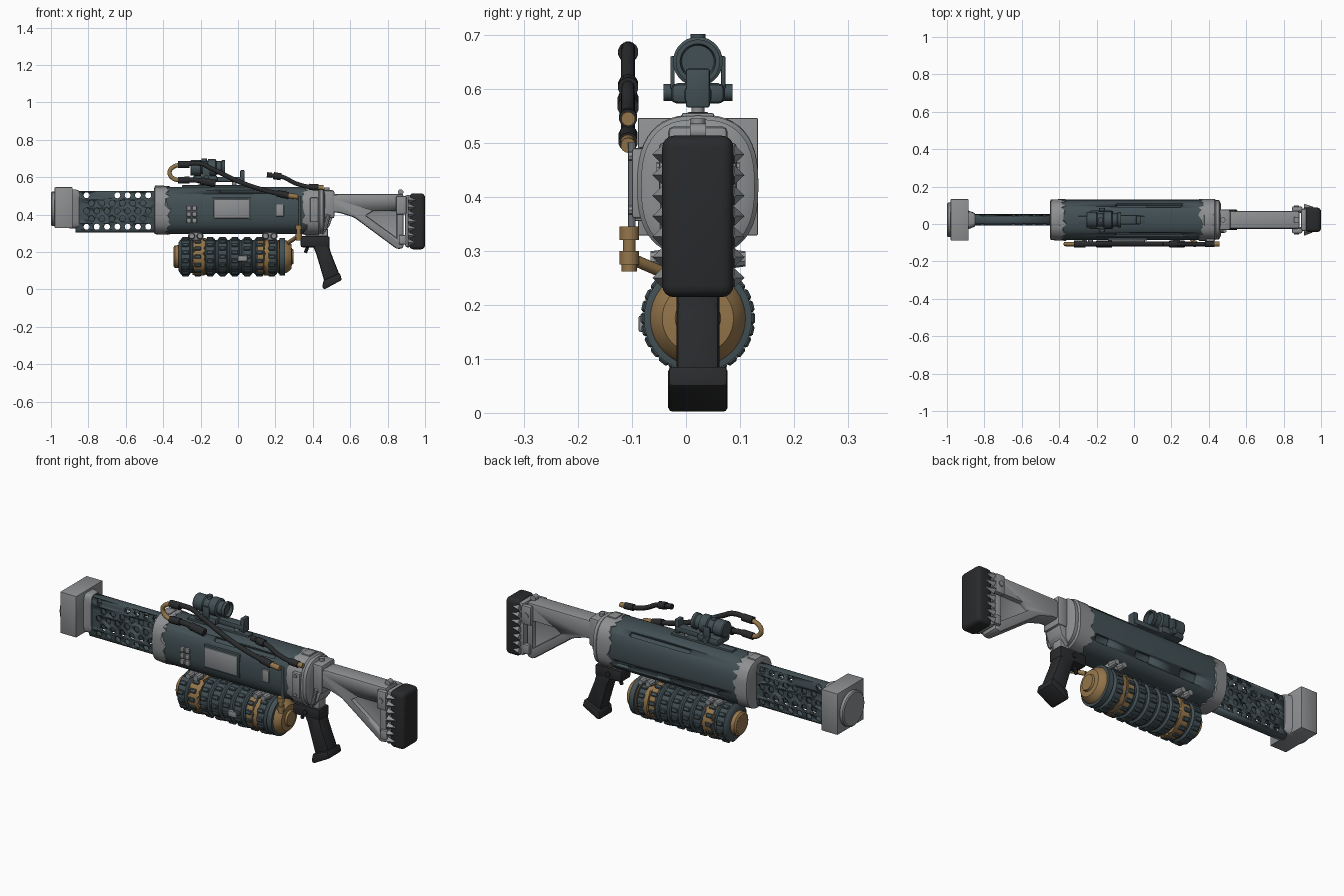
import bpy, bmesh, math, random
from mathutils import Vector, Matrix

if "Cube" in bpy.data.objects:
    bpy.data.objects.remove(bpy.data.objects["Cube"])

random.seed(4)
C = 0.022  # y of the centre plane


def material(name, rgb):
    m = bpy.data.materials.new(name)
    m.diffuse_color = (*rgb, 1)
    m.use_nodes = True
    m.node_tree.nodes["Principled BSDF"].inputs["Base Color"].default_value = m.diffuse_color
    return m


SLATE = material("slate", (0.055, 0.08, 0.09))
GREY = material("grey", (0.27, 0.28, 0.29))
BLACK = material("black", (0.022, 0.023, 0.025))
TAN = material("tan", (0.30, 0.18, 0.07))


def finish(bm, name, mat=None, angle=35):
    bmesh.ops.recalc_face_normals(bm, faces=bm.faces)
    me = bpy.data.meshes.new(name)
    bm.to_mesh(me)
    bm.free()
    ob = bpy.data.objects.new(name, me)
    bpy.context.collection.objects.link(ob)
    if mat:
        me.materials.append(mat)
    bpy.ops.object.select_all(action='DESELECT')
    ob.select_set(True)
    bpy.context.view_layer.objects.active = ob
    bpy.ops.object.shade_smooth_by_angle(angle=math.radians(angle))
    return ob


def add_box(bm, size, mat4, bevel=0.0, seg=2):
    part = bmesh.new()
    bmesh.ops.create_cube(part, size=1, matrix=Matrix.Diagonal((*size, 1)))
    if bevel:
        bmesh.ops.bevel(part, geom=part.edges[:], offset=bevel, segments=seg, affect='EDGES', profile=0.5)
    part.transform(mat4)
    me = bpy.data.meshes.new("tmp")
    part.to_mesh(me)
    part.free()
    bm.from_mesh(me)
    bpy.data.meshes.remove(me)


def box(name, x, y, z, mat, bevel=0.006, seg=2):
    """Box from (min, max) pairs."""
    bm = bmesh.new()
    mid = [(a + b) / 2 for a, b in (x, y, z)]
    add_box(bm, [b - a for a, b in (x, y, z)], Matrix.Translation(mid), bevel, seg)
    return finish(bm, name, mat)


def add_cyl(bm, p, q, r, seg=20, r2=None):
    p, q = Vector(p), Vector(q)
    m = Matrix.Translation((p + q) / 2) @ (q - p).to_track_quat('Z', 'Y').to_matrix().to_4x4()
    bmesh.ops.create_cone(bm, cap_ends=True, segments=seg, radius1=r, radius2=r if r2 is None else r2,
                          depth=(q - p).length, matrix=m)


def cyl(name, p, q, r, mat, seg=20, r2=None):
    bm = bmesh.new()
    add_cyl(bm, p, q, r, seg, r2)
    return finish(bm, name, mat)


def loft(name, sections, mat, cz, n=2.6, seg=48, caps=True):
    """Superellipse sections along x: (x, half y, half z, jagged edge amount)."""
    bm = bmesh.new()
    rings = []
    for x, hy, hz, jag in sections:
        ring = []
        for i in range(seg):
            t = 2 * math.pi * i / seg
            c, s = math.cos(t), math.sin(t)
            ring.append(bm.verts.new((x + jag * random.random(),
                                      C + hy * math.copysign(abs(c) ** (2 / n), c),
                                      cz + hz * math.copysign(abs(s) ** (2 / n), s))))
        rings.append(ring)
    for a, b in zip(rings, rings[1:]):
        for i in range(seg):
            bm.faces.new((a[i], a[(i + 1) % seg], b[(i + 1) % seg], b[i]))
    if caps:
        bm.faces.new(rings[0])
        bm.faces.new(rings[-1])
    return finish(bm, name, mat)


def lathe(name, prof, mat, cz, seg=40):
    return loft(name, [(x, r, r, 0) for x, r in prof], mat, cz, 2, seg)


def plate(name, pts, half, mat, bevel=0.006):
    """xz outline extruded along y about the centre plane."""
    bm = bmesh.new()
    f = bm.faces.new([bm.verts.new((x, C - half, z)) for x, z in pts])
    r = bmesh.ops.extrude_face_region(bm, geom=[f])
    bmesh.ops.translate(bm, vec=(0, 2 * half, 0), verts=[v for v in r['geom'] if isinstance(v, bmesh.types.BMVert)])
    bmesh.ops.recalc_face_normals(bm, faces=bm.faces)
    if bevel:
        bmesh.ops.bevel(bm, geom=bm.edges[:], offset=bevel, segments=2, affect='EDGES', profile=0.5)
    return finish(bm, name, mat)


def hose(name, pts, r, mat, y=-0.107):
    cu = bpy.data.curves.new(name, 'CURVE')
    cu.dimensions, cu.bevel_depth, cu.bevel_resolution, cu.use_fill_caps = '3D', r, 3, True
    sp = cu.splines.new('BEZIER')
    sp.bezier_points.add(len(pts) - 1)
    for bp, (x, z) in zip(sp.bezier_points, pts):
        bp.co = (x, y, z)
        bp.handle_left_type = bp.handle_right_type = 'AUTO'
    cu.materials.append(mat)
    bpy.context.collection.objects.link(bpy.data.objects.new(name, cu))


def cut(ob, cutter):
    cutter.hide_render = True
    cutter.display_type = 'WIRE'
    m = ob.modifiers.new("cut", 'BOOLEAN')
    m.operation, m.solver, m.object = 'DIFFERENCE', 'EXACT', cutter


# muzzle block
lathe("muzzle_disc", [(-1, .085), (-.995, .092), (-.97, .092)], GREY, .43)
box("muzzle_block", (-.98, -.885), (C - .111, C + .111), (.328, .546), GREY, .003)
loft("muzzle_neck", [(-.90, .055, .105, 0), (-.865, .042, .103, 0), (-.85, .036, .098, 0)], GREY, .43, 5)

# perforated barrel shroud with inner barrel
shroud = loft("barrel_shroud", [(-.87, .031, .111, 0), (-.43, .031, .111, 0)], SLATE, .415, 4, 40, False)
sol = shroud.modifiers.new("wall", 'SOLIDIFY')
sol.thickness, sol.offset = 0.008, -1
bm = bmesh.new()
for row, z in enumerate((.335, .377, .419, .461, .503)):
    for i in range(7):
        x = -.81 + .055 * i + (.027 if row % 2 else 0)
        if x < -.47 and not (row == 4 and i in (1, 2)):
            add_cyl(bm, (x, C - .1, z), (x, C + .1, z), .016, 12)
cut(shroud, finish(bm, "shroud_hole_cutter"))
loft("inner_barrel", [(-.9, .014, .064, 0), (-.4, .014, .064, 0)], SLATE, .419, 3)

# receiver body with recessed slots
body = loft("receiver_body", [(-.42, .104, .123, 0), (-.38, .108, .126, 0), (.36, .108, .126, 0), (.42, .1, .12, 0)],
            SLATE, .422)
bm = bmesh.new()
for deg, x, length, w in ((48, .08, .36, .025), (132, .08, .36, .025), (-25, -.22, .10, .045),
                          (-25, .05, .09, .035), (-25, .29, .08, .035)):
    t = math.radians(deg)
    k = 2 / 2.6
    pos = (x, C + .108 * math.copysign(abs(math.cos(t)) ** k, math.cos(t)),
           .422 + .126 * math.copysign(abs(math.sin(t)) ** k, math.sin(t)))
    add_box(bm, (length, .032, w), Matrix.Translation(pos) @ Matrix.Rotation(t, 4, 'X'), .011)
cut(body, finish(bm, "slot_cutter"))
loft("front_collar", [(-.45, .095, .115, 0), (-.445, .108, .127, 0), (-.39, .112, .13, .03), (-.385, .104, .12, .02)],
     GREY, .422)
loft("rear_collar", [(.37, .1, .12, -.02), (.375, .112, .13, -.035), (.43, .112, .13, 0), (.438, .105, .123, 0),
                     (.455, .105, .123, 0), (.465, .085, .105, 0)], GREY, .42)

# side panels and fittings
box("side_panel", (-.13, .06), (-.094, -.07), (.38, .482), GREY, .005)
box("panel_frame", (-.14, .07), (-.089, -.07), (.37, .492), SLATE, .005)
box("small_plate", (.205, .245), (-.094, -.07), (.39, .455), GREY, .004)
for i in range(2):
    for j in range(3):
        x, z = -.275 + .03 * i, .355 + .033 * j
        box("latch_block", (x, x + .025), (-.097, -.07), (z, z + .026), GREY, .004)
box("rear_side_plate", (.385, .43), (-.1, -.07), (.36, .49), GREY, .005)
for z in (.375, .475):
    cyl("side_bolt", (.407, -.106, z), (.407, -.09, z), .009, GREY, 8)
for x in (-.42, .40):
    box("top_lug", (x - .025, x + .025), (C - .03, C + .03), (.535, .555), GREY, .004)
box("top_rail", (-.3, .06), (C - .02, C + .02), (.535, .557), SLATE, .004)

# scope
lathe("scope_tube", [(-.255, .038), (-.25, .042), (-.2, .042), (-.195, .036), (-.165, .036), (-.16, .046),
                     (-.12, .046), (-.115, .036), (-.09, .036), (-.085, .041), (-.07, .041), (-.07, .033),
                     (-.085, .03)], SLATE, .65, 28)
box("scope_bracket", (-.24, -.11), (C - .05, C + .05), (.572, .61), SLATE, .012)
box("scope_rail", (-.12, .035), (C - .025, C + .025), (.575, .602), SLATE)
box("rear_sight", (.012, .036), (C - .022, C + .022), (.565, .637), SLATE, .004)
cyl("scope_top_knob", (-.18, C, .68), (-.18, C, .701), .014, SLATE, 12)
for s in (-1, 1):
    cyl("scope_side_knob", (-.17, C + s * .04, .593), (-.17, C + s * .064, .593), .016, SLATE, 12)
    box("scope_strut", (-.19, -.15), (C + s * .047 - .004, C + s * .047 + .004), (.6, .66), SLATE, .002)
for x in (-.2, -.02):
    cyl("scope_post", (x, C, .54), (x, C, .585), .012, GREY, 12)

# hoses
hose("hose_loop", [(-.30, .667), (-.345, .655), (-.366, .625), (-.345, .592), (-.30, .583)], .012, TAN)
hose("upper_hose", [(-.31, .667), (-.2, .672), (-.14, .645), (.01, .574), (.14, .53), (.26, .502)], .013, BLACK)
hose("lower_hose", [(-.31, .583), (-.24, .585), (-.12, .566)], .014, BLACK)
hose("rear_hose", [(.16, .612), (.24, .6), (.31, .566), (.38, .548), (.43, .545)], .012, BLACK)
for x0, z0, x1, z1, r, mat in ((-.32, .667, -.26, .668, .019, BLACK), (-.32, .583, -.26, .585, .018, BLACK),
                               (-.2, .58, -.12, .566, .02, BLACK), (.21, .514, .27, .501, .018, BLACK),
                               (.27, .501, .32, .495, .014, TAN), (.155, .613, .18, .61, .014, BLACK),
                               (.19, .608, .23, .602, .019, BLACK), (.38, .548, .43, .545, .017, BLACK),
                               (.43, .545, .457, .544, .013, TAN)):
    cyl("hose_fitting", (x0, -.107, z0), (x1, -.107, z1), r, mat, 14)

# valve and feed pipe
cyl("feed_pipe", (.33, -.1, .33), (.33, -.1, .5), .007, GREY, 10)
for z0, z1, r in ((.262, .275, .014), (.275, .3, .018), (.3, .32, .012), (.32, .345, .018)):
    cyl("valve", (.325, -.105, z0), (.325, -.105, z1), r, TAN, 14)
cyl("valve_arm", (.325, -.105, .287), (.27, -.02, .25), .011, TAN, 12)

# gas tank: ribbed body, bands, cleats, caps
TZ, P = .175, .066
ribs = [-.31 + P * i for i in range(9)]
prof = [(-.318, .075)]
for x in ribs[:-1]:
    prof += [(x, .088), (x + .008, .098), (x + P - .016, .098), (x + P - .008, .088)]
lathe("tank_body", prof + [(.225, .075)], SLATE, TZ)
for x0, x1, j in ((-.228, -.19, .018), (.10, .135, 0), (.145, .16, .01)):
    loft("tank_band", [(x0, .094, .094, -j), (x0 + .003, .1, .1, -j), (x1, .1, .1, j), (x1 + .003, .094, .094, j)],
         TAN, TZ, 2, 40)
bm = bmesh.new()
for k, x in enumerate(ribs[:-1]):
    for i in range(14):
        r = Matrix.Rotation(2 * math.pi * (i + .5 * (k % 2)) / 14, 4, 'X')
        add_box(bm, (.036, .022, .012), Matrix.Translation((x + .029, C, TZ)) @ r @ Matrix.Translation((0, 0, .1)),
                .004, 1)
finish(bm, "tank_cleats", SLATE)
lathe("tank_front_cap", [(-.345, .05), (-.338, .06), (-.312, .062), (-.305, .08)], TAN, TZ)
lathe("tank_rear_cap", [(.215, .09), (.24, .092), (.265, .084), (.285, .066), (.288, .042), (.298, .038)], TAN, TZ)
lathe("tank_rear_ring", [(.22, .09), (.222, .1), (.25, .1), (.252, .09)], SLATE, TZ)
box("tank_badge", (0, .05), (C - .11, C - .09), (.15, .18), GREY, .004)
for x in (-.225, .17):
    box("tank_hanger", (x - .03, x + .03), (C - .055, C + .055), (.262, .32), GREY, .01)
    for s in (-1, 1):
        for dx in (-.022, .022):
            cyl("hanger_bolt", (x + dx, C + s * .045, .285), (x + dx, C + s * .088, .285), .02, GREY, 10, .014)

# pistol grip
plate("grip", [(.395, .24), (.485, .24), (.495, .2), (.548, .065), (.465, .03), (.445, .1), (.415, .2)], .04, BLACK, .012)
plate("grip_foot", [(.458, .05), (.545, .088), (.555, .05), (.462, 0), (.45, .01)], .055, BLACK, .008)
box("grip_frame", (.335, .49), (C - .042, C + .042), (.225, .285), BLACK, .01)
box("grip_mount", (.36, .48), (C - .03, C + .03), (.27, .33), GREY, .008)
cyl("trigger", (.375, C, .235), (.36, C, .195), .009, BLACK, 10)
cyl("grip_pin", (.41, C - .05, .255), (.41, C + .05, .255), .012, BLACK, 12)

# stock
box("stock_hinge", (.455, .515), (C - .055, C + .055), (.38, .53), GREY, .01)
plate("hinge_brace", [(.45, .4), (.51, .4), (.49, .34), (.45, .29)], .05, GREY)
cyl("hinge_lever", (.485, C - .06, .4), (.465, C - .06, .32), .01, GREY, 8)
cyl("hinge_pin", (.475, C, .5), (.475, C, .545), .014, GREY, 12)
stock = plate("stock_frame", [(.47, .505), (.54, .51), (.885, .51), (.885, .22), (.85, .215), (.62, .385), (.54, .41),
                              (.47, .41)], .048, GREY, .012)
for s in (-1, 1):
    pocket = plate("stock_pocket_cutter", [(.68, .395), (.72, .42), (.85, .42), (.85, .272)], .03, None, .005)
    pocket.location.y = s * .055
    cut(stock, pocket)
    box("stock_clamp", (.845, .9), (C + s * .058 - .014, C + s * .058 + .014), (.4, .5), GREY, .008)
    box("stock_lower_clamp", (.86, .9), (C + s * .05 - .012, C + s * .05 + .012), (.24, .29), GREY, .006)
    cyl("clamp_bolt", (.87, C + s * .06, .45), (.87, C + s * .077, .45), .014, GREY, 10)
cyl("sling_lug", (.87, C - .015, .52), (.87, C + .015, .52), .015, GREY, 12)
box("butt_plate", (.893, .925), (C - .06, C + .06), (.225, .505), GREY, .012)
box("butt_pad", (.915, 1.0), (C - .066, C + .066), (.214, .513), BLACK, .022, 4)
bm = bmesh.new()
for s in (-1, 1):
    for i in range(7):  # worn paint teeth on the pad sides
        z = .25 + .038 * i
        add_cyl(bm, (.91, C + s * .064, z), (.945 + .015 * random.random(), C + s * .064, z), .018, 4, 0.002)
bmesh.ops.scale(bm, vec=(1, 1.04, 1), verts=bm.verts)
finish(bm, "pad_wear", GREY)
